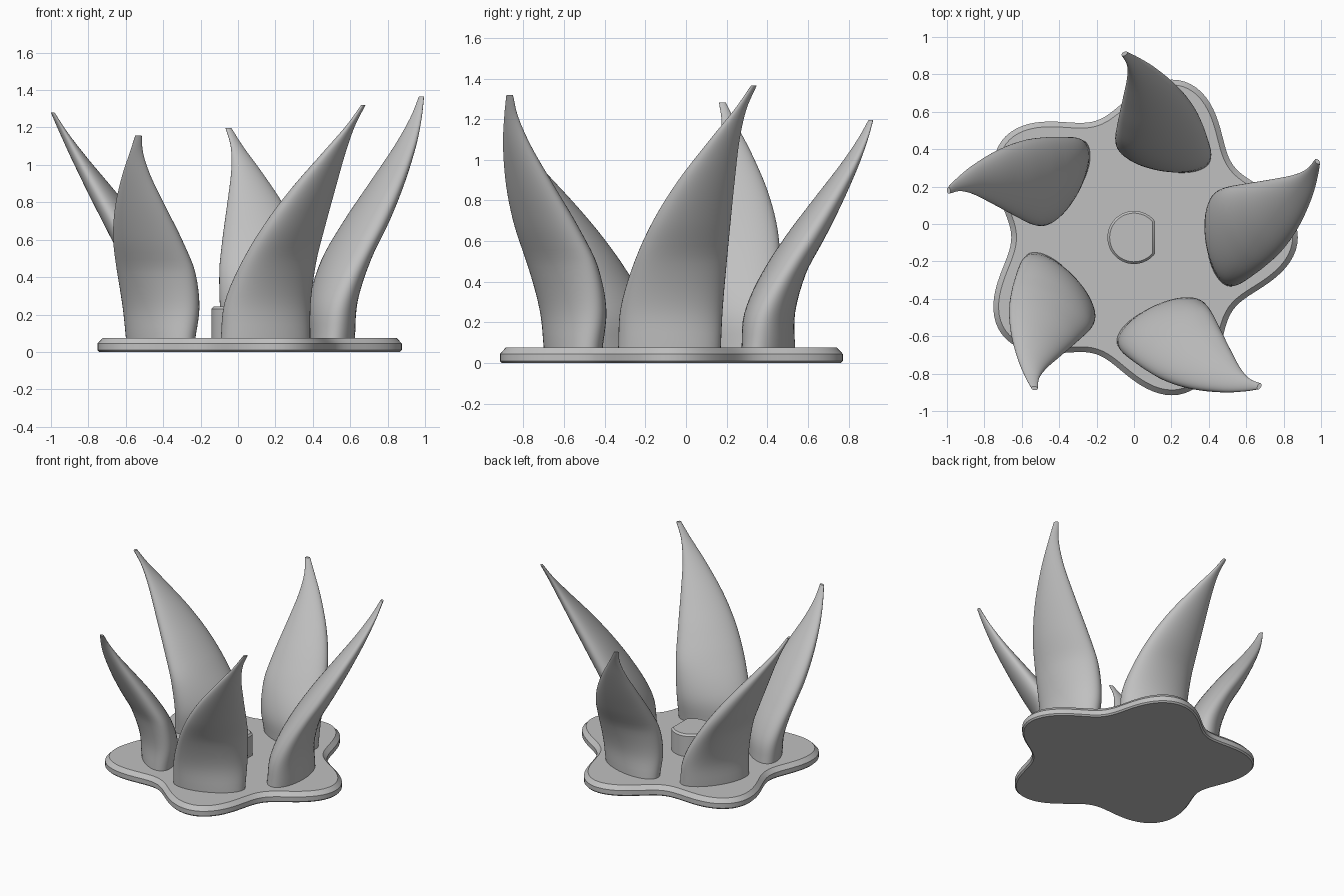
import bpy, bmesh, math
from mathutils import Vector, Matrix

old = bpy.data.objects.get("Cube")
if old:
    bpy.data.objects.remove(old, do_unlink=True)

grey = bpy.data.materials.new("plain_grey")
grey.use_nodes = True
grey.diffuse_color = (0.53, 0.53, 0.53, 1)
grey.node_tree.nodes["Principled BSDF"].inputs["Base Color"].default_value = (0.53, 0.53, 0.53, 1)

CENTRE = Vector((0, -0.072, 0))
BASE_TOP = 0.075


def loft(name, rings, angle=30):
    """Skin closed rings of points and cap both ends."""
    bm = bmesh.new()
    loops = [[bm.verts.new(p) for p in ring] for ring in rings]
    n = len(loops[0])
    for a, b in zip(loops, loops[1:]):
        for i in range(n):
            j = (i + 1) % n
            bm.faces.new((a[i], a[j], b[j], b[i]))
    bm.faces.new(loops[0][::-1])
    bm.faces.new(loops[-1])
    bmesh.ops.recalc_face_normals(bm, faces=bm.faces)
    mesh = bpy.data.meshes.new(name)
    bm.to_mesh(mesh)
    bm.free()
    mesh.materials.append(grey)
    obj = bpy.data.objects.new(name, mesh)
    bpy.context.collection.objects.link(obj)
    bpy.ops.object.select_all(action='DESELECT')
    obj.select_set(True)
    bpy.context.view_layer.objects.active = obj
    bpy.ops.object.shade_smooth_by_angle(angle=math.radians(angle))


# Five-lobed base plate with chamfered rims
def lobed_ring(inset, z, n=160):
    pts = []
    for i in range(n):
        t = math.tau * i / n
        r = 0.766 + 0.11 * math.cos(5 * t)
        dr = -0.55 * math.sin(5 * t)
        radial = Vector((math.cos(t), math.sin(t), 0))
        side = Vector((-math.sin(t), math.cos(t), 0))
        normal = (radial * r - side * dr).normalized()
        pts.append(CENTRE + radial * r - normal * inset + Vector((0, 0, z)))
    return pts


loft("base_plate", [lobed_ring(0.01, 0), lobed_ring(0, 0.01),
                    lobed_ring(0, 0.045), lobed_ring(0.028, BASE_TOP)], 25)


# Central peg with one flat side
def peg_ring(r, flat, z, n=48):
    a = math.acos(flat / r)
    return [CENTRE + Vector((r * math.cos(t), r * math.sin(t), z))
            for t in (a + (math.tau - 2 * a) * i / n for i in range(n + 1))]


loft("peg", [peg_ring(0.142, 0.113, 0.06), peg_ring(0.142, 0.113, 0.23),
             peg_ring(0.13, 0.1, 0.243)], 30)

# Leaf stations: height, inner and outer radius, lower and upper sideways edge
STATIONS = [
    (0.00, 0.385, 0.625, -0.262, 0.243),
    (0.20, 0.38, 0.64, -0.25, 0.253),
    (0.42, 0.445, 0.71, -0.185, 0.272),
    (0.63, 0.565, 0.81, -0.09, 0.292),
    (0.83, 0.70, 0.89, 0.035, 0.312),
    (1.03, 0.835, 0.952, 0.19, 0.336),
    (1.18, 0.92, 0.982, 0.312, 0.37),
    (1.295, 0.967, 0.995, 0.392, 0.42),
]


def spline(points, steps):
    """Catmull-Rom through the stations."""
    ps = [Vector(p) for p in points]
    ps = [ps[0] * 2 - ps[1]] + ps + [ps[-1] * 2 - ps[-2]]
    out = []
    for a, b, c, d in zip(ps, ps[1:], ps[2:], ps[3:]):
        for k in range(steps):
            t = k / steps
            out.append(0.5 * (2 * b + (c - a) * t + (2 * a - 5 * b + 4 * c - d) * t * t
                              + (3 * b - a - 3 * c + d) * t ** 3))
    return out + [ps[-2]]


def leaf(name, turn, size, n=48):
    spin = Matrix.Rotation(math.radians(turn), 3, 'Z')
    u0, v0 = 0.5, -0.01
    rings = []
    for h, x0, x1, y0, y1 in spline(STATIONS, 5):
        # Lean scales with the leaf, thickness stays the same
        du = ((x0 + x1) / 2 - u0) * size + u0
        dv = ((y0 + y1) / 2 - v0) * size + v0
        # The oval section slants more as the leaf rises
        slant = 0.1 + 0.45 * min(1, h / 0.45)
        ring = []
        for i in range(n):
            t = math.tau * i / n
            u = du + (x1 - x0) / 2 * math.cos(t + slant)
            v = dv + (y1 - y0) / 2 * math.sin(t)
            ring.append(CENTRE + spin @ Vector((u, v, BASE_TOP - 0.005 + h * size)))
        rings.append(ring)
    loft(name, rings, 40)


for name, turn, size in (("leaf_left", 0, 1.0), ("leaf_back", 72, 0.87),
                         ("leaf_back_right", 144, 0.935), ("leaf_front_right", 216, 0.84),
                         ("leaf_front_left", 288, 0.965)):
    leaf(name, turn, size)
